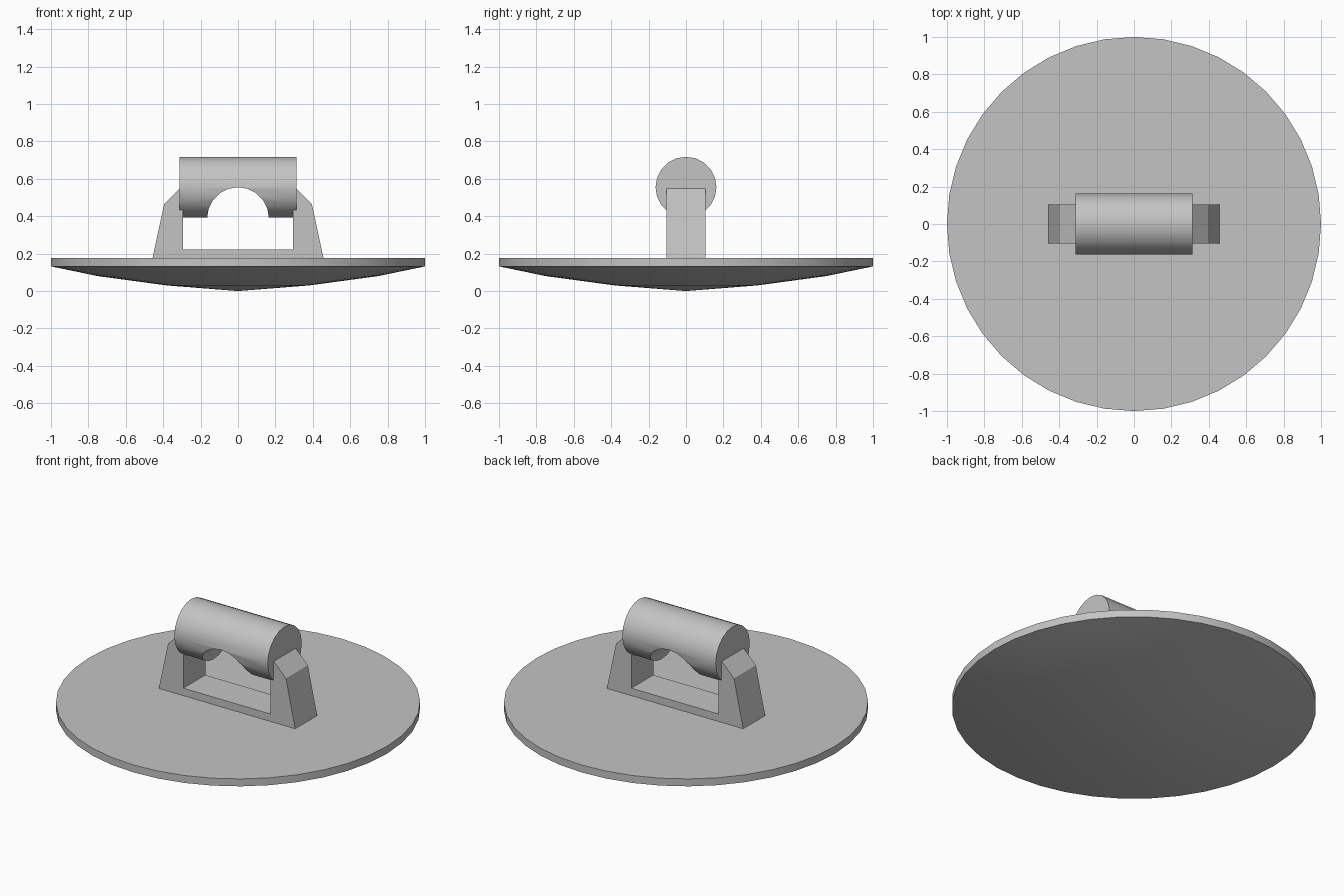
import bpy, bmesh, math
from mathutils import Matrix

cube = bpy.data.objects.get("Cube")
if cube:
    bpy.data.objects.remove(cube, do_unlink=True)

grey = bpy.data.materials.new("plain grey")
grey.use_nodes = True
colour = (0.55, 0.55, 0.55, 1)
grey.diffuse_color = colour
grey.node_tree.nodes["Principled BSDF"].inputs["Base Color"].default_value = colour


def finish(name, bm, smooth_angle=None):
    """Turn a bmesh into a named grey object."""
    bmesh.ops.recalc_face_normals(bm, faces=bm.faces)
    mesh = bpy.data.meshes.new(name)
    bm.to_mesh(mesh)
    bm.free()
    mesh.materials.append(grey)
    obj = bpy.data.objects.new(name, mesh)
    bpy.context.collection.objects.link(obj)
    if smooth_angle:
        smooth(obj, smooth_angle)
    return obj


def smooth(obj, degrees):
    bpy.ops.object.select_all(action='DESELECT')
    obj.select_set(True)
    bpy.context.view_layer.objects.active = obj
    bpy.ops.object.shade_smooth_by_angle(angle=math.radians(degrees))


def cylinder(name, radius, length, axis, z, sides):
    """Capped cylinder lying along the x or y axis."""
    bm = bmesh.new()
    turn = Matrix.Rotation(math.pi / 2, 4, 'Y' if axis == 'x' else 'X')
    bmesh.ops.create_cone(bm, cap_ends=True, segments=sides, radius1=radius,
                          radius2=radius, depth=length,
                          matrix=Matrix.Translation((0, 0, z)) @ turn)
    return finish(name, bm)


# Shallow dished base: a flat top, short rim and bowed underside
bm = bmesh.new()
SIDES = 40
rings = []
for r, z in [(0.38, 0.03), (0.75, 0.08), (1, 0.132), (1, 0.177)]:
    rings.append([bm.verts.new((r * math.cos(a), r * math.sin(a), z))
                  for a in (math.tau * i / SIDES for i in range(SIDES))])
tip = bm.verts.new((0, 0, 0))
for i in range(SIDES):
    j = (i + 1) % SIDES
    bm.faces.new((tip, rings[0][j], rings[0][i]))
    for low, high in zip(rings, rings[1:]):
        bm.faces.new((low[i], low[j], high[j], high[i]))
bm.faces.new(rings[-1])
finish("dished_base", bm, 30)

# U-shaped bracket: half outline mirrored, then extruded through its depth
half = [(0.457, 0.177), (0.395, 0.465), (0.305, 0.555),
        (0.293, 0.555), (0.293, 0.222)]
outline = half + [(-x, z) for x, z in reversed(half)]
bm = bmesh.new()
face = bm.faces.new([bm.verts.new((x, -0.105, z)) for x, z in outline])
new = bmesh.ops.extrude_face_region(bm, geom=[face])["geom"]
bmesh.ops.translate(bm, vec=(0, 0.21, 0),
                    verts=[v for v in new if isinstance(v, bmesh.types.BMVert)])
finish("bracket", bm)

# Horizontal grip with a round notch cut out of its underside
grip = cylinder("grip", 0.163, 0.626, 'x', 0.555, 20)
cutter = cylinder("notch_cutter", 0.165, 1, 'y', 0.39, 20)
cut = grip.modifiers.new("notch", 'BOOLEAN')
cut.object = cutter
cut.operation = 'DIFFERENCE'
cut.solver = 'EXACT'
bpy.ops.object.select_all(action='DESELECT')
grip.select_set(True)
bpy.context.view_layer.objects.active = grip
bpy.ops.object.modifier_apply(modifier=cut.name)
bpy.data.objects.remove(cutter, do_unlink=True)
smooth(grip, 30)
